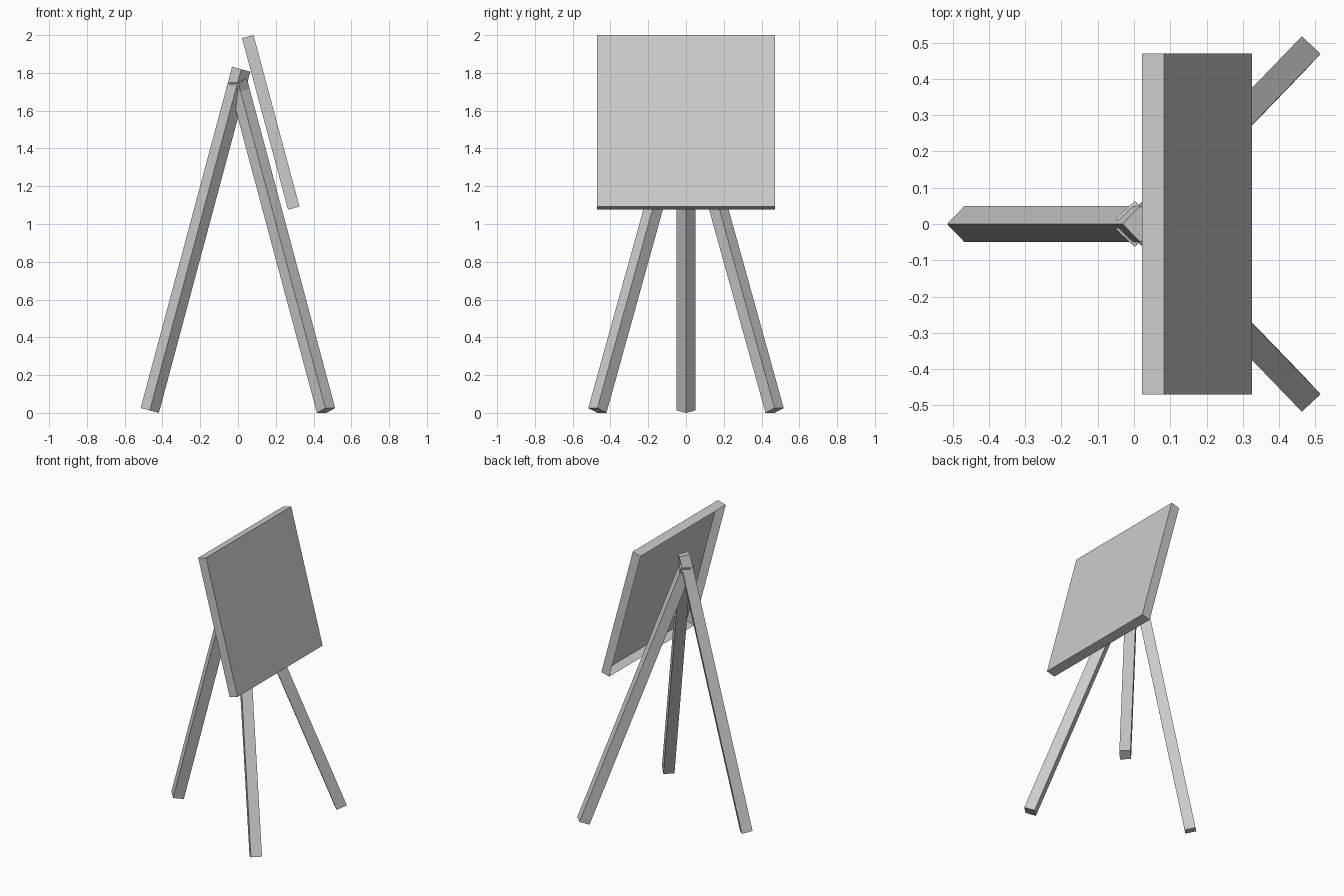
import bpy, bmesh
from math import radians
from mathutils import Matrix, Vector

if "Cube" in bpy.data.objects:
    bpy.data.objects.remove(bpy.data.objects["Cube"])

TILT = radians(15)
LEG_LEN, LEG_SIDE = 1.87, 0.0707


def make_box(name, size, matrix, open_back=False):
    """Box of the given size, placed by matrix; optionally without its local -x face."""
    bm = bmesh.new()
    bmesh.ops.create_cube(bm, size=1.0)
    bmesh.ops.scale(bm, vec=size, verts=bm.verts)
    if open_back:
        back = [f for f in bm.faces if f.normal.x < -0.9]
        bmesh.ops.delete(bm, geom=back, context='FACES_ONLY')
    bm.transform(matrix)
    mesh = bpy.data.meshes.new(name)
    bm.to_mesh(mesh)
    bm.free()
    obj = bpy.data.objects.new(name, mesh)
    bpy.context.collection.objects.link(obj)
    return obj


def make_leg(name, foot, tilt_y, tilt_x):
    """Square bar, corner forward, leaning up from the centre of its foot."""
    rot = (Matrix.Rotation(tilt_y, 4, 'Y') @ Matrix.Rotation(tilt_x, 4, 'X')
           @ Matrix.Rotation(radians(45), 4, 'Z'))
    lift = Matrix.Translation((0, 0, LEG_LEN / 2))
    return make_box(name, (LEG_SIDE, LEG_SIDE, LEG_LEN),
                    Matrix.Translation(foot) @ rot @ lift)


# Tripod: one rear leg and two splayed legs under the board
make_leg("rear_leg", Vector((-0.467, 0, 0.013)), TILT, 0)
for side, label in ((1, "left"), (-1, "right")):
    make_leg("splayed_leg_" + label, Vector((0.466, 0.469 * side, 0.013)),
             -TILT, TILT * side)

# Leaning board: thin shell, open towards the legs
make_box("board", (0.063, 0.94, 0.94),
         Matrix.Translation((0.1735, 0, 1.538)) @ Matrix.Rotation(-TILT, 4, 'Y'),
         open_back=True)
